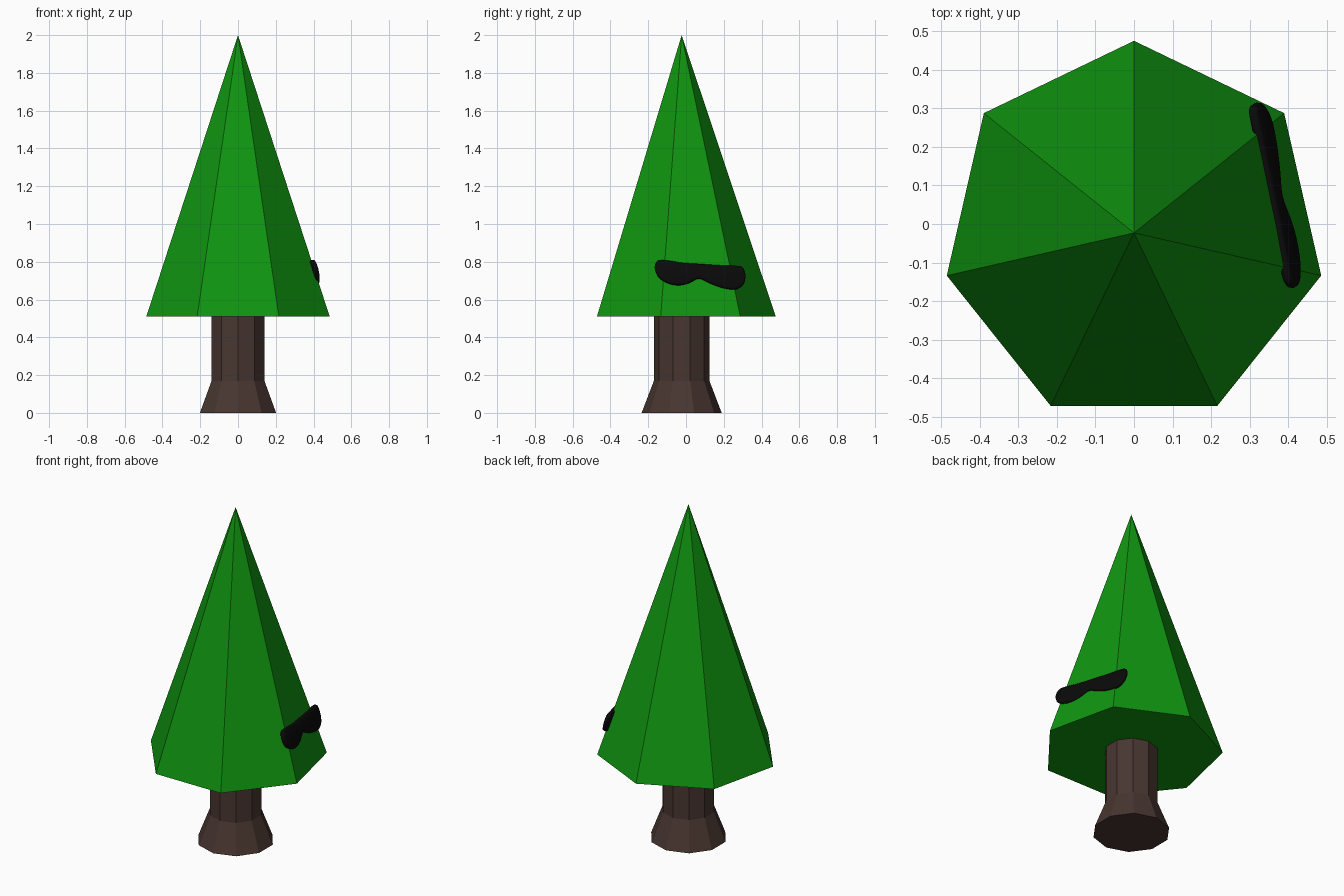
import bpy, bmesh
from math import sin, cos, pi, tau
from mathutils import Vector

if "Cube" in bpy.data.objects:
    bpy.data.objects.remove(bpy.data.objects["Cube"])

CY = -0.023  # tree axis is slightly in front of the origin


def material(name, rgb):
    m = bpy.data.materials.new(name)
    m.diffuse_color = (*rgb, 1)
    m.use_nodes = True
    m.node_tree.nodes["Principled BSDF"].inputs["Base Color"].default_value = m.diffuse_color
    return m


def loft(name, rings, mat, apex=None):
    """Skin closed rings of points; finish with a cap or an apex point."""
    bm = bmesh.new()
    loops = [[bm.verts.new(p) for p in r] for r in rings]
    n = len(loops[0])
    for a, b in zip(loops, loops[1:]):
        for i in range(n):
            j = (i + 1) % n
            bm.faces.new((a[i], a[j], b[j], b[i]))
    bm.faces.new(loops[0])
    if apex:
        tip = bm.verts.new(apex)
        for i in range(n):
            bm.faces.new((loops[-1][i], loops[-1][(i + 1) % n], tip))
    else:
        bm.faces.new(loops[-1])
    bmesh.ops.recalc_face_normals(bm, faces=bm.faces)
    me = bpy.data.meshes.new(name)
    bm.to_mesh(me)
    bm.free()
    me.materials.append(mat)
    ob = bpy.data.objects.new(name, me)
    bpy.context.collection.objects.link(ob)
    return ob


def polygon(n, r, z):
    return [(r * sin(tau * i / n), CY + r * cos(tau * i / n), z) for i in range(n)]


def smooth_closed(pts, steps=4):
    """Catmull-Rom curve through a closed list of points."""
    out, n = [], len(pts)
    for i in range(n):
        a, b, c, d = (Vector(pts[(i + k) % n]) for k in (-1, 0, 1, 2))
        for s in range(steps):
            t = s / steps
            out.append(0.5 * (2 * b + (c - a) * t + (2 * a - 5 * b + 4 * c - d) * t * t
                              + (3 * b - a - 3 * c + d) * t ** 3))
    return out


# Trunk with flared foot
loft("trunk", [polygon(10, 0.212, 0), polygon(10, 0.147, 0.17), polygon(10, 0.147, 0.515)],
     material("bark", (0.065, 0.037, 0.03)))

# Foliage cone
R, Z0, Z1 = 0.498, 0.51, 2.0
loft("foliage", [polygon(7, R, Z0)], material("leaf_green", (0.005, 0.3, 0.005)), (0, CY, Z1))

# Moustache lying on one sloping facet, outline given as (y, z)
outline = [(-0.142, 0.809), (-0.09, 0.806), (-0.02, 0.795), (0.07, 0.789), (0.19, 0.781),
           (0.285, 0.777), (0.309, 0.755), (0.314, 0.71), (0.298, 0.672), (0.258, 0.653),
           (0.19, 0.662), (0.125, 0.686), (0.069, 0.710), (0.02, 0.688), (-0.035, 0.675),
           (-0.095, 0.685), (-0.142, 0.714), (-0.164, 0.755), (-0.162, 0.79)]
curve = smooth_closed(outline)
ang = pi / 2 - 1.5 * tau / 7          # facet direction
apothem = R * cos(pi / 7)
normal = Vector((cos(ang), sin(ang), apothem / (Z1 - Z0))).normalized()


def on_facet(inset, height):
    ring = []
    for i, p in enumerate(curve):
        t = (curve[(i + 1) % len(curve)] - curve[i - 1]).normalized()
        y, z = p + inset * Vector((t.y, -t.x))
        d = apothem * (Z1 - z) / (Z1 - Z0)
        x = (d - (y - CY) * sin(ang)) / cos(ang)
        ring.append(Vector((x, y, z)) + height * normal)
    return ring


stache = loft("moustache", [on_facet(0.012, -0.013), on_facet(0.003, -0.009), on_facet(0, 0),
                            on_facet(0.003, 0.009), on_facet(0.012, 0.013)],
              material("black", (0.003, 0.003, 0.003)))
stache.data.polygons.foreach_set("use_smooth", [True] * len(stache.data.polygons))
